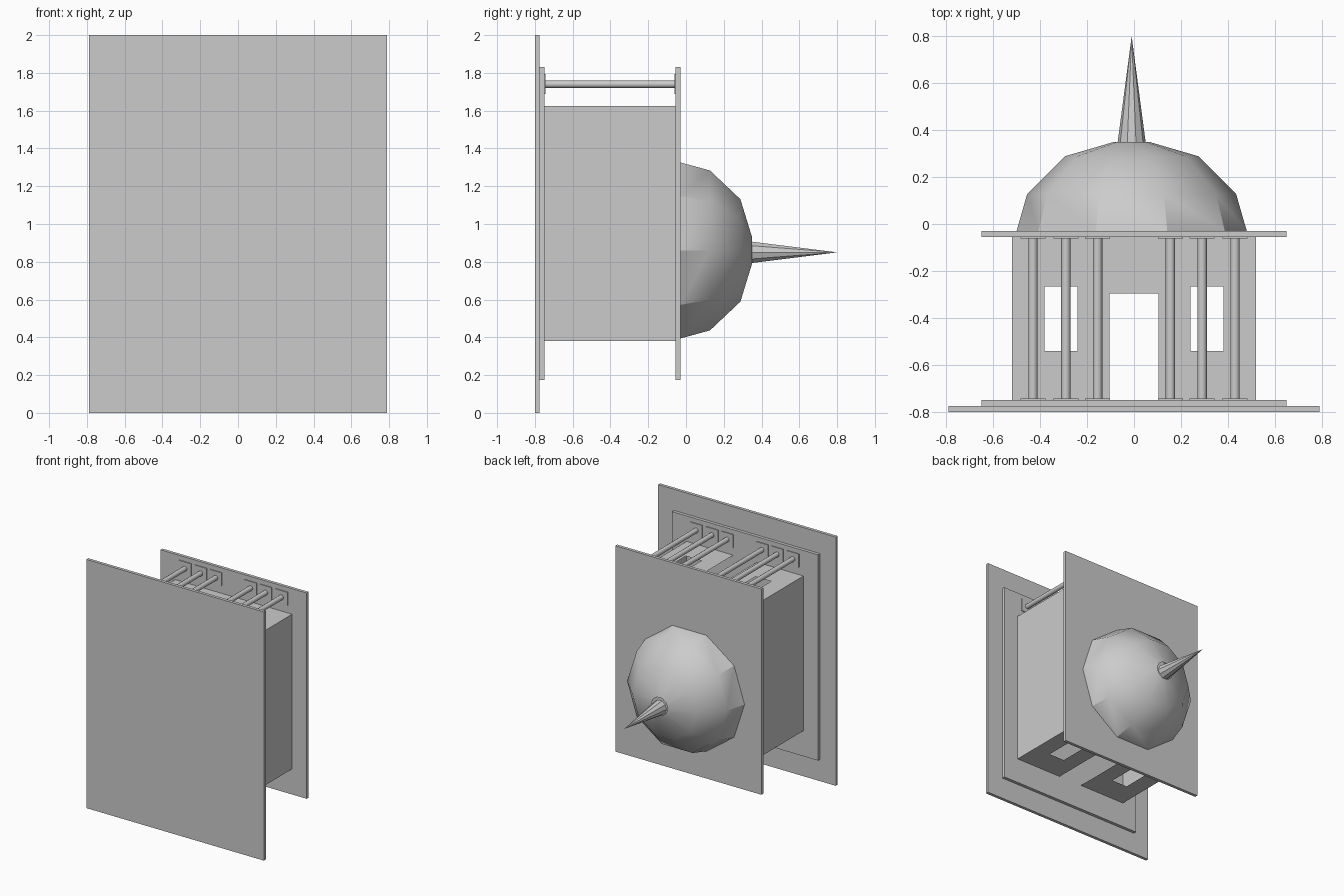
import bpy, bmesh, math
from mathutils import Matrix, Vector

if "Cube" in bpy.data.objects:
    bpy.data.objects.remove(bpy.data.objects["Cube"])

grey = bpy.data.materials.new("stone grey")
grey.diffuse_color = (0.6, 0.6, 0.6, 1)
grey.use_nodes = True
grey.node_tree.nodes["Principled BSDF"].inputs["Base Color"].default_value = grey.diffuse_color


def finish(name, bm, smooth=None):
    bmesh.ops.remove_doubles(bm, verts=bm.verts, dist=1e-5)
    bmesh.ops.recalc_face_normals(bm, faces=bm.faces)
    me = bpy.data.meshes.new(name)
    bm.to_mesh(me)
    bm.free()
    me.materials.append(grey)
    ob = bpy.data.objects.new(name, me)
    bpy.context.collection.objects.link(ob)
    if smooth:
        bpy.ops.object.select_all(action='DESELECT')
        bpy.context.view_layer.objects.active = ob
        ob.select_set(True)
        bpy.ops.object.shade_smooth_by_angle(angle=math.radians(smooth))
    return ob


def slab(name, x0, x1, y0, y1, z0, z1):
    bm = bmesh.new()
    m = (Matrix.Translation(((x0 + x1) / 2, (y0 + y1) / 2, (z0 + z1) / 2))
         @ Matrix.Diagonal((x1 - x0, y1 - y0, z1 - z0, 1)))
    bmesh.ops.create_cube(bm, size=1, matrix=m)
    return finish(name, bm)


def turned(name, cx, cz, profile, sides, smooth):
    """Rings of (radius, y) around an axis along y."""
    bm = bmesh.new()
    rings = []
    for r, y in profile:
        rings.append([bm.verts.new((cx + r * math.cos(math.tau * i / sides), y,
                                    cz + r * math.sin(math.tau * i / sides)))
                      for i in range(sides)])
    for a, b in zip(rings, rings[1:]):
        for i in range(sides):
            j = (i + 1) % sides
            bm.faces.new((a[i], a[j], b[j], b[i]))
    return finish(name, bm, smooth)


# Steps and roof plate
slab("lower_step", -0.79, 0.79, -0.80, -0.775, 0, 2)
slab("upper_step", -0.65, 0.65, -0.775, -0.75, 0.175, 1.83)
slab("roof_plate", -0.65, 0.65, -0.055, -0.03, 0.175, 1.83)

# Hollow hall: thin walls with a doorway and two windows at each end
W, Y0, Y1, Z0, Z1 = 0.52, -0.75, -0.055, 0.38, 1.625
xs = [-W, -0.38, -0.24, -0.105, 0.105, 0.24, 0.38, W]
ys = [Y0, -0.54, -0.295, -0.265, Y1]
openings = {(1, 1), (1, 2), (5, 1), (5, 2), (3, 0), (3, 1)}
bm = bmesh.new()


def quad(*pts):
    bm.faces.new([bm.verts.new(Vector(p)) for p in pts])


for z in (Z0, Z1):
    for i in range(len(xs) - 1):
        for j in range(len(ys) - 1):
            if (i, j) not in openings:
                quad((xs[i], ys[j], z), (xs[i + 1], ys[j], z),
                     (xs[i + 1], ys[j + 1], z), (xs[i], ys[j + 1], z))
for x in (-W, W):
    for a, b in zip(ys, ys[1:]):
        quad((x, a, Z0), (x, b, Z0), (x, b, Z1), (x, a, Z1))
finish("hall_walls", bm)

# Columns with square base and top pads
CZ, PAD = 1.74, 0.053
for n, x in enumerate((-0.43, -0.29, -0.155, 0.155, 0.29, 0.43), 1):
    turned(f"column_{n}", x, CZ, [(0.02, Y0), (0.02, Y1)], 10, 40)
    slab(f"column_base_{n}", x - PAD, x + PAD, Y0, Y0 + 0.007, CZ - PAD, CZ + PAD)
    slab(f"column_top_{n}", x - PAD, x + PAD, Y1 - 0.007, Y1, CZ - PAD, CZ + PAD)

# Faceted dome, open at the crown, and its spire
turned("dome", -0.01, 0.86,
       [(0.49, -0.03), (0.445, 0.127), (0.285, 0.288), (0.073, 0.35)], 10, 30)
turned("spire", -0.01, 0.85, [(0.06, 0.345), (0.0, 0.80)], 10, 30)
